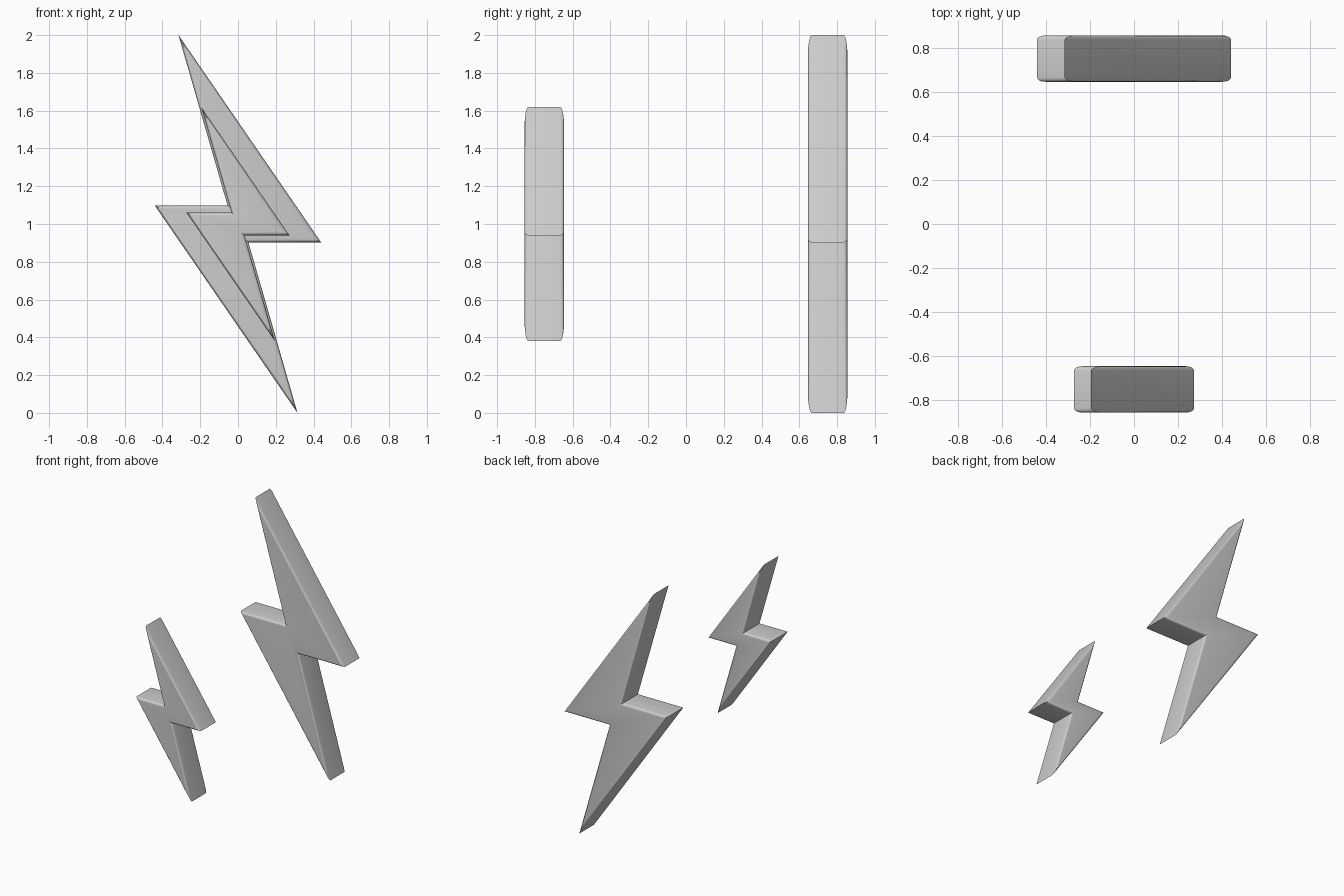
import bpy, bmesh, math
from mathutils import Vector

if "Cube" in bpy.data.objects:
    bpy.data.objects.remove(bpy.data.objects["Cube"])

grey = bpy.data.materials.new("light_grey")
grey.diffuse_color = (0.6, 0.6, 0.6, 1)
grey.use_nodes = True
grey.node_tree.nodes["Principled BSDF"].inputs["Base Color"].default_value = grey.diffuse_color

# Half of the zigzag outline about its centre; the other half is its point mirror
half = [(-0.315, 1.0), (-0.055, 0.097), (-0.44, 0.097)]
outline = [Vector(p) for p in half] + [-Vector(p) for p in half]


def inset(points, width):
    """Move every edge of a counter-clockwise outline inwards by width."""
    result = []
    n = len(points)
    for i, p in enumerate(points):
        a = (p - points[i - 1]).normalized()
        b = (points[(i + 1) % n] - p).normalized()
        na, nb = Vector((-a.y, a.x)), Vector((-b.y, b.x))
        result.append(p + (na + nb) * width / (1 + na.dot(nb)))
    return result


def bolt(name, y, scale, depth=0.21, radius=0.02, steps=4):
    """Thick lightning bolt with rounded front and back rims."""
    points = [p * scale for p in outline]
    arc = []
    for k in range(steps + 1):
        t = math.pi / 2 * k / steps
        arc.append((depth / 2 - radius * (1 - math.cos(t)), radius * (1 - math.sin(t))))
    # (depth position, inset) from the front cap to the back cap
    profile = [(-d, w) for d, w in arc] + [(d, w) for d, w in reversed(arc)]

    bm = bmesh.new()
    rings = [[bm.verts.new((p.x, d, p.y)) for p in inset(points, w)] for d, w in profile]
    for r, s in zip(rings, rings[1:]):
        for i in range(len(r)):
            j = (i + 1) % len(r)
            bm.faces.new((r[i], r[j], s[j], s[i]))
    bm.faces.new(rings[0])
    bm.faces.new(rings[-1])
    bmesh.ops.recalc_face_normals(bm, faces=bm.faces)
    mesh = bpy.data.meshes.new(name)
    bm.to_mesh(mesh)
    bm.free()

    obj = bpy.data.objects.new(name, mesh)
    obj.location = (0, y, 1)
    mesh.materials.append(grey)
    bpy.context.collection.objects.link(obj)
    bpy.ops.object.select_all(action='DESELECT')
    obj.select_set(True)
    bpy.context.view_layer.objects.active = obj
    bpy.ops.object.shade_smooth_by_angle(angle=math.radians(30))


bolt("small_lightning_bolt", -0.75, 0.62)
bolt("large_lightning_bolt", 0.75, 1.0)
